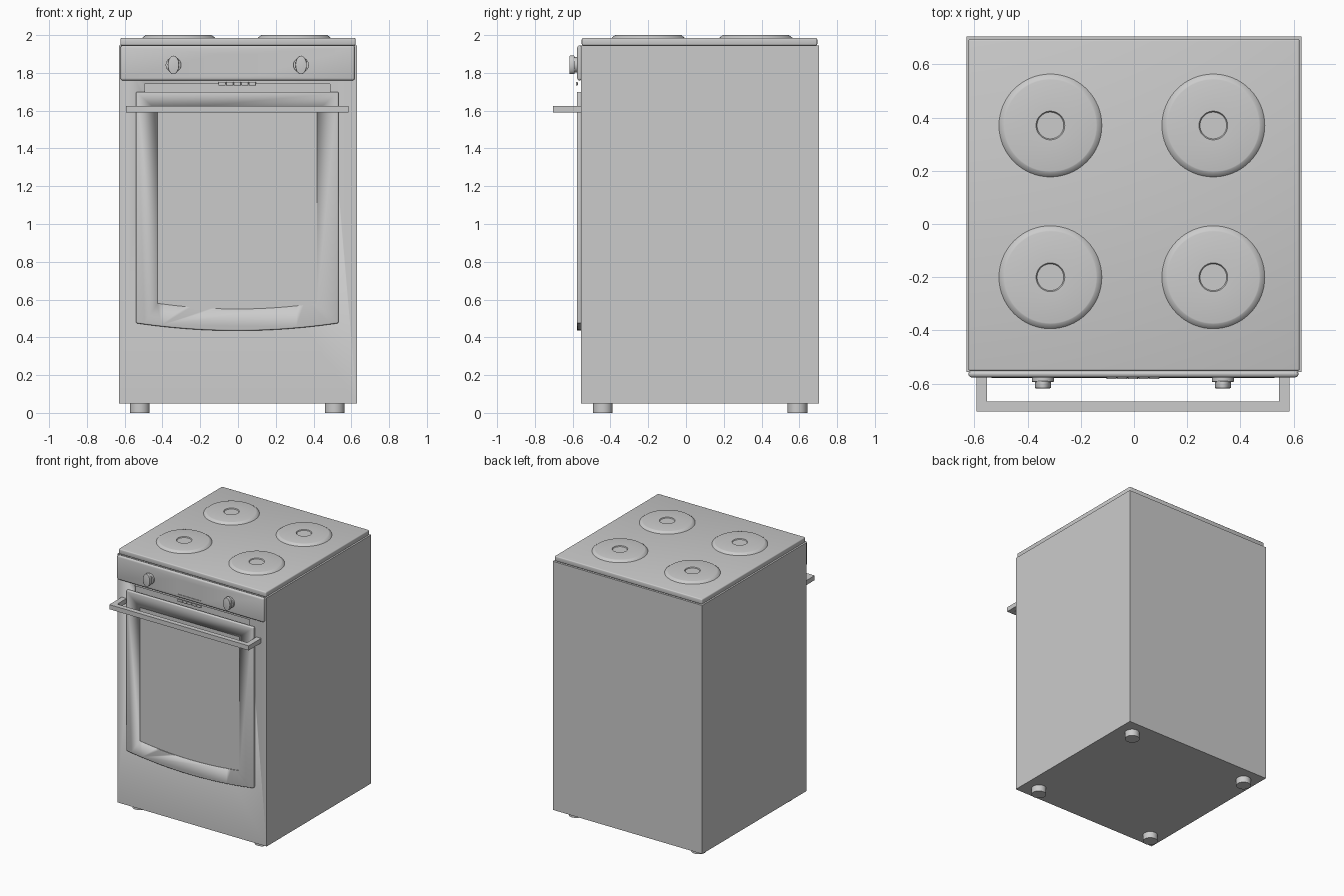
import bpy
import bmesh
import math

cube = bpy.data.objects.get("Cube")
if cube:
    bpy.data.objects.remove(cube, do_unlink=True)

GREY = (0.6, 0.6, 0.6, 1)
enamel = bpy.data.materials.new("grey enamel")
enamel.use_nodes = True
enamel.diffuse_color = GREY
enamel.node_tree.nodes["Principled BSDF"].inputs["Base Color"].default_value = GREY

MID = -0.004  # middle line of the fittings
FRONT = -0.555  # front of the body


def activate(ob):
    bpy.ops.object.select_all(action="DESELECT")
    ob.select_set(True)
    bpy.context.view_layer.objects.active = ob


def finish(name, bm, bevel=0, segments=3):
    bmesh.ops.recalc_face_normals(bm, faces=bm.faces)
    mesh = bpy.data.meshes.new(name)
    bm.to_mesh(mesh)
    bm.free()
    mesh.materials.append(enamel)
    ob = bpy.data.objects.new(name, mesh)
    bpy.context.collection.objects.link(ob)
    activate(ob)
    if bevel:
        mod = ob.modifiers.new("edges", "BEVEL")
        mod.width, mod.segments, mod.limit_method = bevel, segments, "ANGLE"
        bpy.ops.object.modifier_apply(modifier=mod.name)
    bpy.ops.object.shade_smooth_by_angle(angle=math.radians(30))
    return ob


def prism(name, outline, y0, y1, bevel=0):
    """Extrude an outline in x and z from y0 to y1."""
    bm = bmesh.new()
    face = bm.faces.new([bm.verts.new((x, y0, z)) for x, z in outline])
    new = bmesh.ops.extrude_face_region(bm, geom=[face])["geom"]
    verts = [v for v in new if isinstance(v, bmesh.types.BMVert)]
    bmesh.ops.translate(bm, verts=verts, vec=(0, y1 - y0, 0))
    return finish(name, bm, bevel)


def box(name, x, y, z, bevel=0):
    outline = [(x[0], z[0]), (x[1], z[0]), (x[1], z[1]), (x[0], z[1])]
    return prism(name, outline, y[0], y[1], bevel)


def lathe(name, profile, centre, along_y=False, steps=48):
    """Spin a (radius, height) profile about z, or about -y for front fittings."""
    bm = bmesh.new()
    rings = []
    for r, h in profile:
        ring = []
        for i in range(steps):
            a = math.tau * i / steps
            u, v = r * math.cos(a), r * math.sin(a)
            co = (u, -h, v) if along_y else (u, v, h)
            ring.append(bm.verts.new([c + d for c, d in zip(co, centre)]))
        rings.append(ring)
    for lower, upper in zip(rings, rings[1:]):
        for i in range(steps):
            j = (i + 1) % steps
            bm.faces.new((lower[i], lower[j], upper[j], upper[i]))
    bm.faces.new(rings[0])
    bm.faces.new(rings[-1])
    return finish(name, bm)


def carve(ob, cutter):
    cutter.hide_render = True
    activate(ob)
    mod = ob.modifiers.new("recess", "BOOLEAN")
    mod.operation, mod.object, mod.solver = "DIFFERENCE", cutter, "EXACT"
    bpy.ops.object.modifier_apply(modifier=mod.name)
    bpy.data.objects.remove(cutter, do_unlink=True)


def curved_panel(half, top, corner, sag, steps=24):
    """Rectangle in x and z whose lower edge bows downwards."""
    points = [(MID + half, top), (MID - half, top)]
    for i in range(steps + 1):
        t = 2 * i / steps - 1
        points.append((MID + half * t, corner - sag * (1 - t * t)))
    return points


# Body with the air slot above the door
body = box("body", (-0.63, 0.63), (FRONT, 0.705), (0.05, 1.945))
carve(body, box("slot_cutter", (MID - 0.49, MID + 0.49), (-0.6, -0.53), (1.66, 1.74)))

# Hob plate
box("hob_plate", (-0.622, 0.622), (-0.552, 0.695), (1.945, 1.985), 0.008)

# Hot plates with a dished centre
PLATE = [(0.195, 0), (0.192, 0.005), (0.176, 0.017), (0.172, 0.018),
         (0.054, 0.018), (0.05, 0.012)]
for row, y in (("front", -0.2), ("back", 0.37)):
    for side, s in (("left", 1), ("right", -1)):
        lathe(f"hot_plate_{row}_{side}", PLATE, (-0.008 + s * 0.306, y, 1.982), steps=64)

# Control panel with a sunken display
panel = box("control_panel", (-0.622, 0.618), (-0.576, FRONT + 0.005), (1.76, 1.945), 0.012)
carve(panel, box("display_cutter", (MID - 0.1, MID + 0.1), (-0.6, -0.572), (1.785, 1.9)))

# Vent strip under the panel
for i in range(5):
    x = MID - 0.08 + i * 0.04
    box(f"vent_{i + 1}", (x - 0.019, x + 0.019), (-0.583, -0.573), (1.733, 1.752), 0.003)

# Knobs: round base and upright grip
for side, s in (("left", 1), ("right", -1)):
    x = MID + s * 0.338
    lathe(f"knob_base_{side}", [(0.041, 0), (0.041, 0.018), (0.038, 0.02)],
          (x, -0.574, 1.842), True)
    grip = [(x + 0.03 * math.cos(a), 1.842 + 0.049 * math.sin(a))
            for a in (math.tau * i / 32 for i in range(32))]
    prism(f"knob_grip_{side}", grip, -0.617, -0.59, 0.003)

# Oven door with a sunken window
door = prism("oven_door", curved_panel(0.536, 1.7, 0.475, 0.04), -0.578, FRONT + 0.002, 0.007)
carve(door, prism("window_cutter", curved_panel(0.422, 1.6, 0.58, 0.03), -0.6, -0.573))

# Handle: one bar and two arms
HEIGHT = (1.59, 1.625)
box("handle_bar", (MID - 0.588, MID + 0.588), (-0.705, -0.667), HEIGHT)
for side, s in (("left", 1), ("right", -1)):
    xs = sorted((MID + s * 0.588, MID + s * 0.548))
    box(f"handle_arm_{side}", xs, (-0.667, FRONT), HEIGHT)

# Feet
for row, y in (("front", -0.44), ("back", 0.59)):
    for side, s in (("left", 1), ("right", -1)):
        lathe(f"foot_{row}_{side}", [(0.052, 0), (0.052, 0.051)], (MID + s * 0.516, y, 0))
